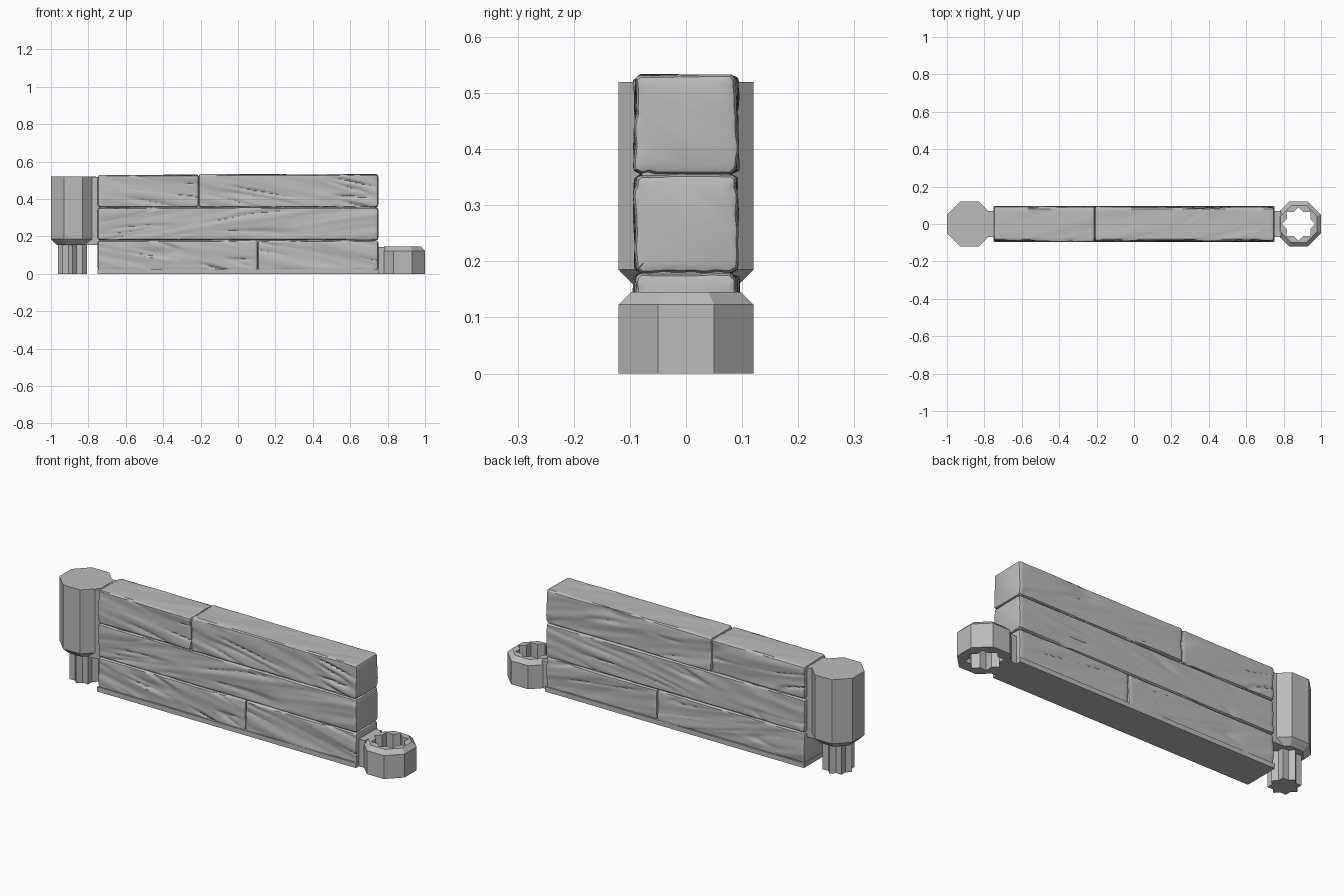
import bpy, bmesh, math
from mathutils import Vector, noise

if "Cube" in bpy.data.objects:
    bpy.data.objects.remove(bpy.data.objects["Cube"])

grey = bpy.data.materials.new("Plain grey")
grey.use_nodes = True
grey.diffuse_color = (0.5, 0.5, 0.5, 1)
grey.node_tree.nodes["Principled BSDF"].inputs["Base Color"].default_value = (0.5, 0.5, 0.5, 1)


def finish(name, bm, smooth=False):
    bmesh.ops.recalc_face_normals(bm, faces=bm.faces)
    mesh = bpy.data.meshes.new(name)
    bm.to_mesh(mesh)
    bm.free()
    mesh.materials.append(grey)
    obj = bpy.data.objects.new(name, mesh)
    bpy.context.collection.objects.link(obj)
    if smooth:
        bpy.ops.object.select_all(action='DESELECT')
        obj.select_set(True)
        bpy.context.view_layer.objects.active = obj
        bpy.ops.object.shade_smooth_by_angle(angle=math.radians(35))
    return obj


def loft(bm, rings, closed=False):
    """Join rings of points with quads; cap the ends unless closed on itself."""
    loops = [[bm.verts.new(p) for p in ring] for ring in rings]
    n = len(loops[0])
    pairs = list(zip(loops, loops[1:]))
    if closed:
        pairs.append((loops[-1], loops[0]))
    for a, b in pairs:
        for i in range(n):
            j = (i + 1) % n
            bm.faces.new((a[i], a[j], b[j], b[i]))
    if not closed:
        bm.faces.new(loops[0])
        bm.faces.new(loops[-1])


def box(name, x0, x1, half_y, z0, z1):
    bm = bmesh.new()
    corners = [(-half_y, z0), (half_y, z0), (half_y, z1), (-half_y, z1)]
    loft(bm, [[(x, y, z) for y, z in corners] for x in (x0, x1)])
    return finish(name, bm)


def octagon(cx, apothem, z):
    """Eight corners plus the middle of each side."""
    corner = apothem / math.cos(math.pi / 8)
    return [(cx + r * math.cos(k * math.pi / 8), r * math.sin(k * math.pi / 8), z)
            for k in range(16) for r in [corner if k % 2 else apothem]]


def star(cx, tip, valley, z):
    return [(cx + r * math.cos(k * math.pi / 8), r * math.sin(k * math.pi / 8), z)
            for k in range(16) for r in [valley if k % 2 else tip]]


# Carved wood depth: broad hollows, slanted chisel steps and thin splits
def carve(x, z, side, slope, seed):
    t = z - slope * x
    grain = noise.noise(Vector((x * 1.6, t * 13, seed + side * 5)))
    fine = noise.noise(Vector((x * 3, t * 30, seed + 9 + side * 5)))
    mask = noise.noise(Vector((x * 4, z * 6, seed + 20 + side * 3)))
    step = max(0, 1 - abs(grain) * 9) * max(0, mask + 0.25)
    return 0.004 + 0.006 * grain + 0.003 * fine + 0.012 * step


def plank(name, x0, x1, z0, z1, slope, seed):
    half_y, r, ny, nz = 0.095, 0.012, 14, 26
    # Outline of the cross section in unit coordinates
    outline = ([(-1 + 2 * i / ny, -1) for i in range(ny)] +
               [(1, -1 + 2 * i / nz) for i in range(nz)] +
               [(1 - 2 * i / ny, 1) for i in range(ny)] +
               [(-1, 1 - 2 * i / nz) for i in range(nz)])
    steps = int((x1 - x0) * 90)
    stations = [(x0, r), (x0 + r * 0.3, r * 0.3)]
    stations += [(x0 + r + (x1 - x0 - 2 * r) * i / steps, 0) for i in range(steps + 1)]
    stations += [(x1 - r * 0.3, r * 0.3), (x1, r)]
    cz, hz = (z0 + z1) / 2, (z1 - z0) / 2
    rings = []
    for x, inset in stations:
        ring = []
        for u, v in outline:
            y, z = u * half_y, v * hz
            inner = Vector((max(-half_y + r, min(half_y - r, y)), max(-hz + r, min(hz - r, z))))
            out = Vector((y, z)) - inner
            if out.length > r:
                out *= r / out.length
            y, z = inner + out
            if abs(u) == 1:
                y -= u * carve(x, z + cz, u, slope, seed)
            if abs(v) == 1:
                z -= v * 0.5 * carve(x, u * half_y, v + 4, 0.25, seed)
            y -= inset * u
            z -= inset * v
            ring.append((x, y, z + cz))
        rings.append(ring)
    bm = bmesh.new()
    loft(bm, rings)
    finish(name, bm, smooth=True)


# Wall of stacked planks on a thin sill, with a core behind the joints
plank("lower_plank_right", -0.75, 0.106, 0.018, 0.18, -0.2, 1)
plank("lower_plank_left", 0.106, 0.75, 0.018, 0.18, -0.22, 12)
plank("middle_plank", -0.75, 0.75, 0.178, 0.356, 0.14, 23)
plank("upper_plank_right", -0.75, -0.21, 0.354, 0.53, -0.12, 34)
plank("upper_plank_left", -0.21, 0.75, 0.354, 0.534, -0.2, 45)
box("wall_core", -0.735, 0.735, 0.078, 0.01, 0.5)
box("sill", -0.75, 0.75, 0.095, 0, 0.025)

# Hinge post with a fluted peg
bm = bmesh.new()
loft(bm, [octagon(-0.88, 0.09, 0.155), octagon(-0.88, 0.12, 0.185), octagon(-0.88, 0.12, 0.52)])
bmesh.ops.dissolve_limit(bm, angle_limit=0.01, verts=bm.verts, edges=bm.edges)
finish("post", bm)
bm = bmesh.new()
loft(bm, [star(-0.885, 0.077, 0.058, 0), star(-0.885, 0.077, 0.058, 0.17)])
finish("peg", bm)
box("post_web", -0.82, -0.735, 0.07, 0.155, 0.518)

# Socket ring with a matching star hole
bm = bmesh.new()
loft(bm, [octagon(0.88, 0.12, 0), octagon(0.88, 0.12, 0.123), octagon(0.88, 0.098, 0.145),
          star(0.88, 0.09, 0.068, 0.145), star(0.88, 0.09, 0.068, 0)], closed=True)
finish("socket", bm)
box("socket_web", 0.735, 0.785, 0.07, 0, 0.143)
